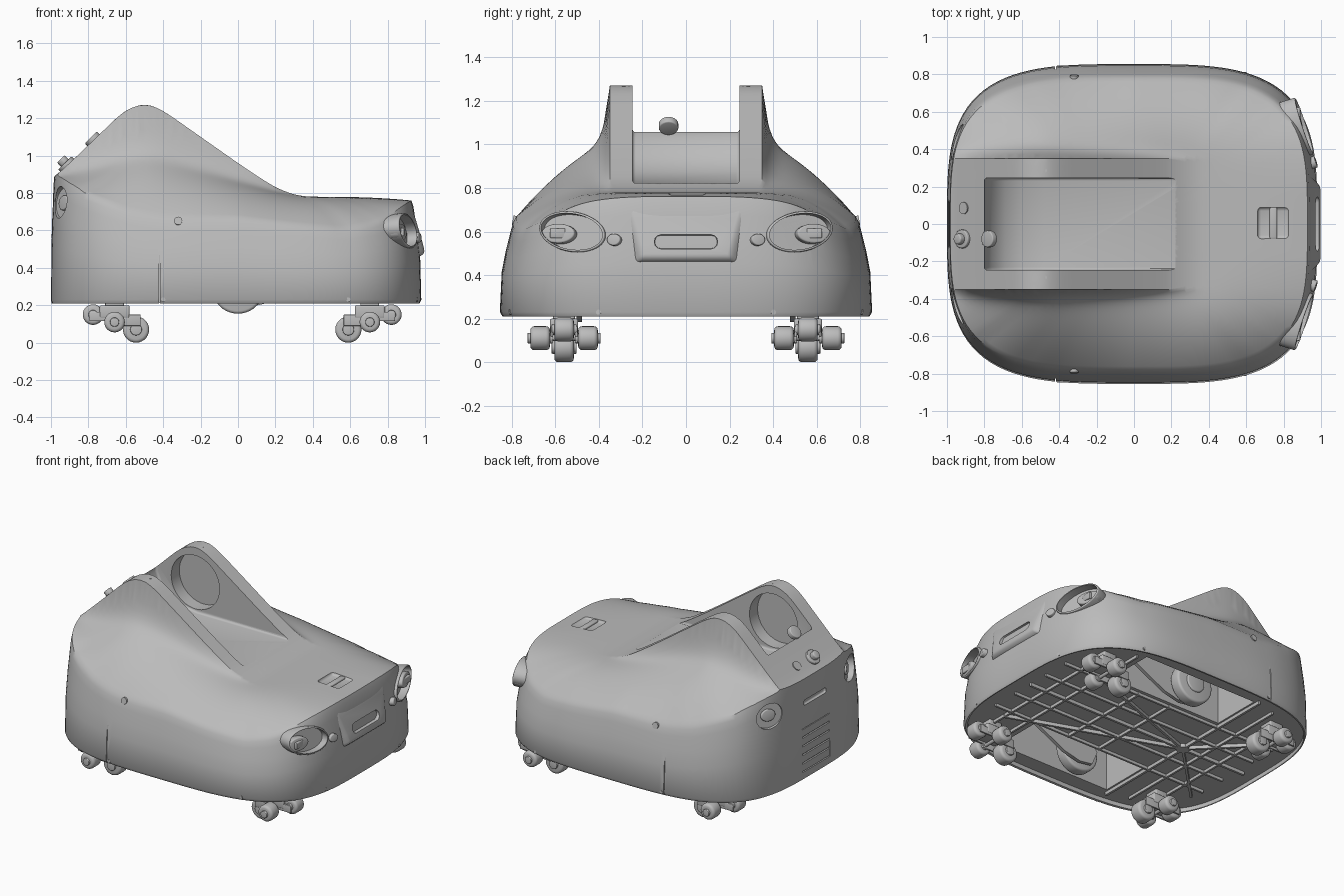
import bpy, bmesh, math
from mathutils import Vector, Matrix

if "Cube" in bpy.data.objects:
    bpy.data.objects.remove(bpy.data.objects["Cube"])

grey = bpy.data.materials.new("shell_grey")
grey.use_nodes = True
grey.diffuse_color = (0.5, 0.5, 0.5, 1)
grey.node_tree.nodes["Principled BSDF"].inputs["Base Color"].default_value = (0.5, 0.5, 0.5, 1)


def finish(name, bm, bevel=0.0, segments=3):
    bmesh.ops.recalc_face_normals(bm, faces=bm.faces)
    me = bpy.data.meshes.new(name)
    bm.to_mesh(me)
    bm.free()
    ob = bpy.data.objects.new(name, me)
    bpy.context.scene.collection.objects.link(ob)
    me.materials.append(grey)
    if bevel:
        mod = ob.modifiers.new("bevel", "BEVEL")
        mod.width, mod.segments = bevel, segments
        apply(ob, mod)
    smooth(ob)
    return ob


def activate(ob):
    bpy.ops.object.select_all(action="DESELECT")
    bpy.context.view_layer.objects.active = ob
    ob.select_set(True)


def apply(ob, mod):
    activate(ob)
    bpy.ops.object.modifier_apply(modifier=mod.name)


def smooth(ob):
    activate(ob)
    bpy.ops.object.shade_smooth_by_angle(angle=math.radians(38))


def cut(ob, cutter):
    mod = ob.modifiers.new("cut", "BOOLEAN")
    mod.operation, mod.solver, mod.object = "DIFFERENCE", "EXACT", cutter
    apply(ob, mod)
    bpy.data.objects.remove(cutter)


def box(name, loc, size, bevel=0.0, turn=0.0):
    bm = bmesh.new()
    m = Matrix.Translation(loc) @ Matrix.Rotation(turn, 4, "Z") @ Matrix.Diagonal((*size, 1))
    bmesh.ops.create_cube(bm, size=1, matrix=m)
    return finish(name, bm, bevel)


def disc(name, loc, axis, depth, rx, ry=None, bevel=0.0, roll=0.0, n=32):
    """Elliptic cylinder: rx is horizontal, ry is upright."""
    a = Vector(axis).normalized()
    side = Vector((0, 0, 1)).cross(a).normalized()
    m = Matrix((side, a.cross(side), a)).transposed().to_4x4()
    bm = bmesh.new()
    bmesh.ops.create_cone(bm, cap_ends=True, segments=n, radius1=1, radius2=1, depth=1,
                          matrix=Matrix.Translation(loc) @ m @ Matrix.Rotation(roll, 4, "Z")
                          @ Matrix.Diagonal((rx, ry or rx, depth, 1)))
    return finish(name, bm, bevel)


def prism(name, pts, half, y=0.0, bevel=0.0):
    """Side profile in x and z, extruded along y."""
    bm = bmesh.new()
    f = bm.faces.new([bm.verts.new((x, y - half, z)) for x, z in pts])
    ext = bmesh.ops.extrude_face_region(bm, geom=[f])["geom"]
    bmesh.ops.translate(bm, vec=(0, 2 * half, 0), verts=[v for v in ext if isinstance(v, bmesh.types.BMVert)])
    return finish(name, bm, bevel)


def interp(x, pts):
    for (x0, z0), (x1, z1) in zip(pts, pts[1:]):
        if x <= x1:
            return z0 + (z1 - z0) * max(0, (x - x0) / (x1 - x0))
    return pts[-1][1]


# Body shell: rounded plan, sloped walls and a sculpted top with a ridge
POWER, EDGE, HALF = 3.5, 0.91, 0.855
CREST = [(-1, .87), (-.9, .96), (-.62, 1.23), (-.56, 1.262), (-.5, 1.276), (-.44, 1.262), (-.37, 1.22),
         (0, .96), (.15, .86), (.22, .82), (.32, .785), (.4, .78)]
RIM = [(-1, .87), (-.95, .86), (-.9, .81), (-.82, .755), (-.6, .69), (-.4, .67), (0, .67), (.3, .635),
       (.57, .61), (.72, .64), (.81, .68), (.885, .735), (.925, .76)]


def reach(x, s):
    """Extent along x of the outline at inset s; the ends slope less than the sides."""
    return 0.98 * (1 - (1 - s) * 0.6) if x > 0 else 1 - (1 - s) * 0.2


def radius(u, v):
    return max(1e-4, (abs(u) ** POWER + abs(v) ** POWER) ** (1 / POWER))


def height(x, y):
    rho = radius(x * EDGE / reach(x, EDGE), y / HALF)
    rim = interp(x * EDGE / rho, RIM)
    fall = min(1, max(0, (rho - 0.45) / (EDGE - 0.45))) ** 2.3
    base = 0.78 - (0.78 - rim) * fall
    crest = sum(interp(x + d, CREST) for d in (-.04, -.02, 0, .02, .04)) / 5
    t = min(1, max(0, (abs(y) - 0.35) / 0.43))
    flare = 0.5 * math.exp(-t / 0.06) + 0.5 * (1 - t)
    return base + max(0, crest - max(base, 0.78)) * flare


def plan(a, s, scale=1.0):
    c, d = math.cos(a), math.sin(a)
    r = scale / radius(c, d)
    return r * c * reach(c, s), r * d * HALF * s


def build_body():
    bm = bmesh.new()
    count, steps = 160, 44
    angles = [2 * math.pi * (i + 0.5) / count for i in range(count)]
    rings = [[bm.verts.new((*plan(a, s), z)) for a in angles]
             for s, z in ((.965, .24), (.968, .213), (.985, .21), (1, .23))]
    for s, f in ((.99, .42), (.968, .64), (.942, .84), (.928, .94)):
        rings.append([bm.verts.new((*plan(a, s), .23 + f * (height(*plan(a, EDGE)) - .23)))
                      for a in angles])
    for k in range(steps):
        rings.append([bm.verts.new((*plan(a, EDGE, 1 - k / steps), 9)) for a in angles])
    for lo, hi in zip(rings, rings[1:]):
        for i in range(count):
            j = (i + 1) % count
            bm.faces.new((lo[i], lo[j], hi[j], hi[i]))
    bm.faces.new(rings[0][::-1])
    pole = bm.verts.new((0, 0, 9))
    for i in range(count):
        bm.faces.new((rings[-1][i], rings[-1][(i + 1) % count], pole))
    # crisp ridge lines along both sides of the crest
    for y in (-.35, .35):
        faces = [f for f in bm.faces if all(v.co.z > 8 for v in f.verts)]
        geom = set(faces) | {e for f in faces for e in f.edges} | {v for f in faces for v in f.verts}
        bmesh.ops.bisect_plane(bm, geom=list(geom), dist=1e-4, plane_co=(0, y, 0), plane_no=(0, 1, 0))
    for v in bm.verts:
        if v.co.z > 8:
            v.co.z = height(v.co.x, v.co.y)
    bmesh.ops.triangulate(bm, faces=bm.faces)
    return finish("body_shell", bm)


body = build_body()

# Trough between the fins, hatch, rear slot and grille
cut(body, prism("trough_cutter", [(-.8, 1.5), (-.8, 1.03), (-.76, .94), (-.69, .875), (-.6, .84),
                                  (-.48, .822), (.4, .822), (.4, 1.5)], 0.246, bevel=.015))
cut(body, box("hatch_cutter", (.745, .005, .8), (.17, .17, .08), .02))
cut(body, box("slot_cutter", (-1, 0, .73), (.05, .24, .035), .01))
cut(body, box("grille_cutter", (-1, 0, .41), (.03, .3, .3)))
for k in range(5):
    box("grille_slat", (-.989, 0, .29 + k * .06), (.014, .3, .05))
box("hatch_handle", (.745, .005, .762), (.04, .17, .02), .008)

for s in (-1, 1):
    # Round recess in each fin and wheel well below
    cut(body, disc("recess_cutter", (-.5, s * .27, 1.03), (0, s, 0), .13, .185, n=48))
    cut(body, box("well_cutter", (.06, s * .545, .35), (.88, .35, .34)))
    # Thin panel seam on the rear quarter
    cut(body, box("seam_cutter", (-.42, s * .85, .42), (.005, .05, .5)))
    # Headlight: slim oval bezel, recess and a lamp inside
    n = Vector((.955, s * .297, .12)).normalized()
    c = Vector((.91, s * .525, .6))
    light = disc("headlight_bezel", c - n * .05, n, .1, .16, .092, .006, s * .17, 48)
    for part in (light, body):
        cut(part, disc("headlight_cutter", c + n * .01, n, .13, .15, .082, roll=s * .17, n=48))
    smooth(light)
    p = c + Vector((-.045, s * .06, -.01))
    disc("headlight_lamp", p - n * .01, n, .05, .08, .045, .008)
    box("headlight_core", p + n * .015, (.02, .07, .045), .005)
    disc("front_sensor", (.945, s * .325, .56), n, .06, .032, .027, .006)
    # Rear light
    m = Vector((-.88, s * .47, .12)).normalized()
    c = Vector((-.95, s * .44, .75))
    cut(body, disc("rear_light_cutter", c + m * .02, m, .1, .1, .085))
    disc("rear_light_lens", c - m * .03, m, .03, .05, .04, .006)
    # Small screws
    disc("side_screw", (-.32, s * .786, .65), (0, s, .2), .02, .022, n=16)
    for x in (-.4, .59):
        disc("lower_screw", (x, s * (.84 if x < 0 else .805), .23), (0, s, 0), .014, .012, n=12)
    disc("front_screw", (.95, s * .4, .23), (1, s * .2, 0), .02, .012, n=12)
    for x in (-.51, -.475):
        disc("fin_screw", (x, s * .285, 1.262), (.01, 0, 1), .012, .01, n=12)
smooth(body)

# Front nose panel, narrowing toward its lip, with a pill slot
nose = prism("nose_panel", [(.88, .46), (.965, .455), (1, .48), (.985, .54), (.95, .66), (.925, .735), (.88, .73)],
             .25, bevel=.018)
for v in nose.data.vertices:
    v.co.y *= 1 + (.95 - v.co.x) * 4
cut(nose, box("nose_slot_cutter", (.985, 0, .553), (.09, .29, .065), .03))
smooth(nose)
box("nose_slot_bar", (.948, 0, .553), (.02, .23, .02), .005)

# Switches on the rear slope
slope = Vector((-.7, 0, .71))
disc("emergency_button_base", (-.915, -.08, .95), slope, .03, .05, bevel=.005, n=20)
disc("emergency_button", (-.93, -.08, .965), slope, .05, .03, bevel=.008, n=8)
disc("key_switch", (-.775, -.08, 1.085), slope, .035, .045, bevel=.006, n=20)
disc("charge_port", (-.91, .085, .953), slope, .012, .032, n=20)

# Stiffening ribs radiating from a hub under the floor
HUB = -.4
for y in (-.34, -.15, .15, .34):
    box("long_rib", (0, y, .235), (1.7, .014, .03))
for x, w in ((-.7, 1.2), (-.55, 1.4), (0, .7), (.25, .7), (.56, 1.4), (.72, 1.2)):
    box("cross_rib", (x, 0, .235), (.014, w, .03))
for deg, span in ((0, 1.25), (20, 1.2), (-20, 1.2), (90, .75), (-90, .75), (135, .6), (-135, .6), (180, .5)):
    a = math.radians(deg)
    box("spoke_rib", (HUB + math.cos(a) * span / 2, math.sin(a) * span / 2, .235), (span, .016, .036), turn=a)
disc("floor_hub", (HUB, 0, .235), (0, .001, 1), .036, .04, n=20)

# Drive wheels on swing arms inside the wells
for s in (-1, 1):
    disc("drive_wheel", (0, s * .56, .295), (0, 1, 0), .08, .14, bevel=.015, n=40)
    disc("drive_wheel_hub", (0, s * .56, .295), (0, 1, 0), .1, .07, bevel=.01, n=24)
    prism("swing_arm", [(-.1, .3), (-.06, .2), (.04, .185), (.17, .215), (.42, .34), (.42, .42), (0, .42)],
          .012, s * .49)


# Four caster groups, each with four barrel wheels round a bracket
def barrel(x, y, z, r):
    disc("caster_wheel", (x, y, z), (0, 1, 0), .09, r, bevel=.018, n=28)
    disc("caster_axle", (x, y, z), (0, 1, 0), .115, r * .45, bevel=.004, n=16)


for x, d in ((.705, 1), (-.66, -1)):
    for s in (-1, 1):
        y = s * .56
        barrel(x - d * .115, y, .07, .07)
        barrel(x + d * .115, y, .15, .055)
        for side in (-1, 1):
            barrel(x, y + side * .11, .11, .055)
            box("caster_link", (x - d * .06, y + side * .056, .12), (.16, .012, .06), .004)
            box("caster_rear_link", (x + d * .06, y + side * .056, .14), (.15, .012, .05), .004)
        box("caster_bracket", (x, y, .165), (.16, .13, .07), .01)
        box("caster_mount", (x, y, .22), (.1, .1, .08), .008)
        disc("caster_pin", (x, y, .11), (0, 1, 0), .3, .012, n=12)
